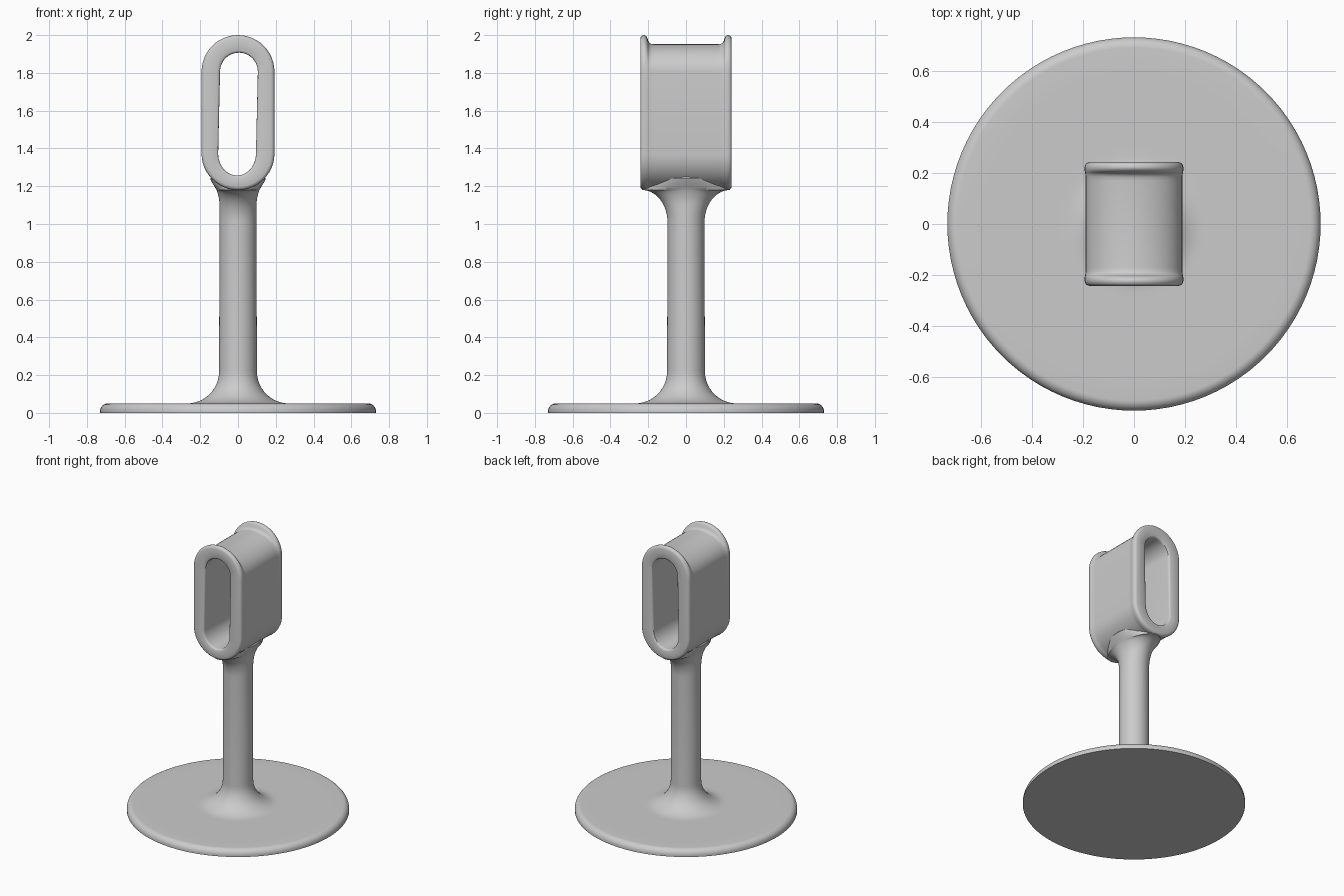
import bpy, bmesh
from math import sin, cos, pi, radians

cube = bpy.data.objects.get("Cube")
if cube:
    bpy.data.objects.remove(cube, do_unlink=True)

grey = bpy.data.materials.new("plain grey")
grey.use_nodes = True
colour = (0.6, 0.6, 0.6, 1)
grey.diffuse_color = colour
grey.node_tree.nodes["Principled BSDF"].inputs["Base Color"].default_value = colour


def loft(name, sections, closed):
    """Skin matching point loops; closed joins the last loop to the first."""
    bm = bmesh.new()
    rings = [[bm.verts.new(p) for p in s] for s in sections]
    pairs = list(zip(rings, rings[1:]))
    if closed:
        pairs.append((rings[-1], rings[0]))
    else:
        bm.faces.new(rings[0])
        bm.faces.new(rings[-1])
    for a, b in pairs:
        n = len(a)
        for i in range(n):
            j = (i + 1) % n
            bm.faces.new((a[i], a[j], b[j], b[i]))
    bmesh.ops.recalc_face_normals(bm, faces=bm.faces)
    mesh = bpy.data.meshes.new(name)
    bm.to_mesh(mesh)
    bm.free()
    mesh.materials.append(grey)
    obj = bpy.data.objects.new(name, mesh)
    bpy.context.collection.objects.link(obj)
    bpy.ops.object.select_all(action='DESELECT')
    obj.select_set(True)
    bpy.context.view_layer.objects.active = obj
    bpy.ops.object.shade_smooth_by_angle(angle=radians(40))
    return obj


def ellipse(z, rx, ry, n=96):
    return [(rx * cos(2 * pi * i / n), ry * sin(2 * pi * i / n), z) for i in range(n)]


def oval(y, half, drop, rise, lean=0.0, n=24):
    """Upright slot outline with separate heights for its two end arcs."""
    low, high = 1.373, 1.807
    pts = []
    for i in range(n + 1):
        a = pi * i / n
        pts.append((half * cos(a) + lean, y, high + rise * sin(a)))
    for i in range(n + 1):
        a = pi + pi * i / n
        pts.append((half * cos(a) - lean, y, low + drop * sin(a)))
    return pts


# Round base with a soft upper edge, and a fillet rising into the stem
edge = 0.04
profile = [(0, 0.73), (0.01, 0.73)]
profile += [(0.01 + edge * sin(a), 0.69 + edge * cos(a))
            for a in (pi / 2 * i / 8 for i in range(1, 9))]
profile += [(0.05, 0.6), (0.05, 0.3)]
fillet = 0.17
profile += [(0.22 - fillet * cos(a), 0.27 - fillet * sin(a))
            for a in (pi / 2 * i / 14 for i in range(15))]
stand = [ellipse(z, r, r) for z, r in profile]

# Neck flaring lengthwise under the head, then tucking inside it
steps = 14
for i in range(steps + 1):
    a = pi / 2 * i / steps
    z = 1.01 + 0.17 * sin(a)
    side = max(0, z - 1.1) / 0.08
    stand.append(ellipse(z, 0.098 + 0.016 * side ** 2, 0.098 + 0.135 * (1 - cos(a))))
for z, rx, ry in ((1.2, 0.125, 0.225), (1.22, 0.138, 0.21),
                  (1.24, 0.147, 0.19), (1.25, 0.14, 0.17)):
    stand.append(ellipse(z, rx, ry))
loft("base_and_stem", stand, False)

# Slotted head: saddle body, raised rims and a through hole
rim = [(0.17, 0.189, 0.145), (0.185, 0.189, 0.147), (0.194, 0.19, 0.153),
       (0.2, 0.191, 0.163), (0.204, 0.192, 0.176), (0.21, 0.193, 0.187),
       (0.217, 0.193, 0.192), (0.224, 0.193, 0.193), (0.233, 0.19, 0.19),
       (0.239, 0.184, 0.184), (0.242, 0.175, 0.175)]
mouth = [(0.242, 0.112, 0.0), (0.239, 0.105, 0.003), (0.234, 0.101, 0.005),
         (0.225, 0.1, 0.005)]
half_loop = [(y, w, w, rise, 0) for y, w, rise in rim]
half_loop += [(y, w, w + 0.016, w, lean) for y, w, lean in mouth]
full = half_loop + [(-y, w, d, r, s) for y, w, d, r, s in reversed(half_loop)]
loft("slotted_head", [oval(*s) for s in full], True)
